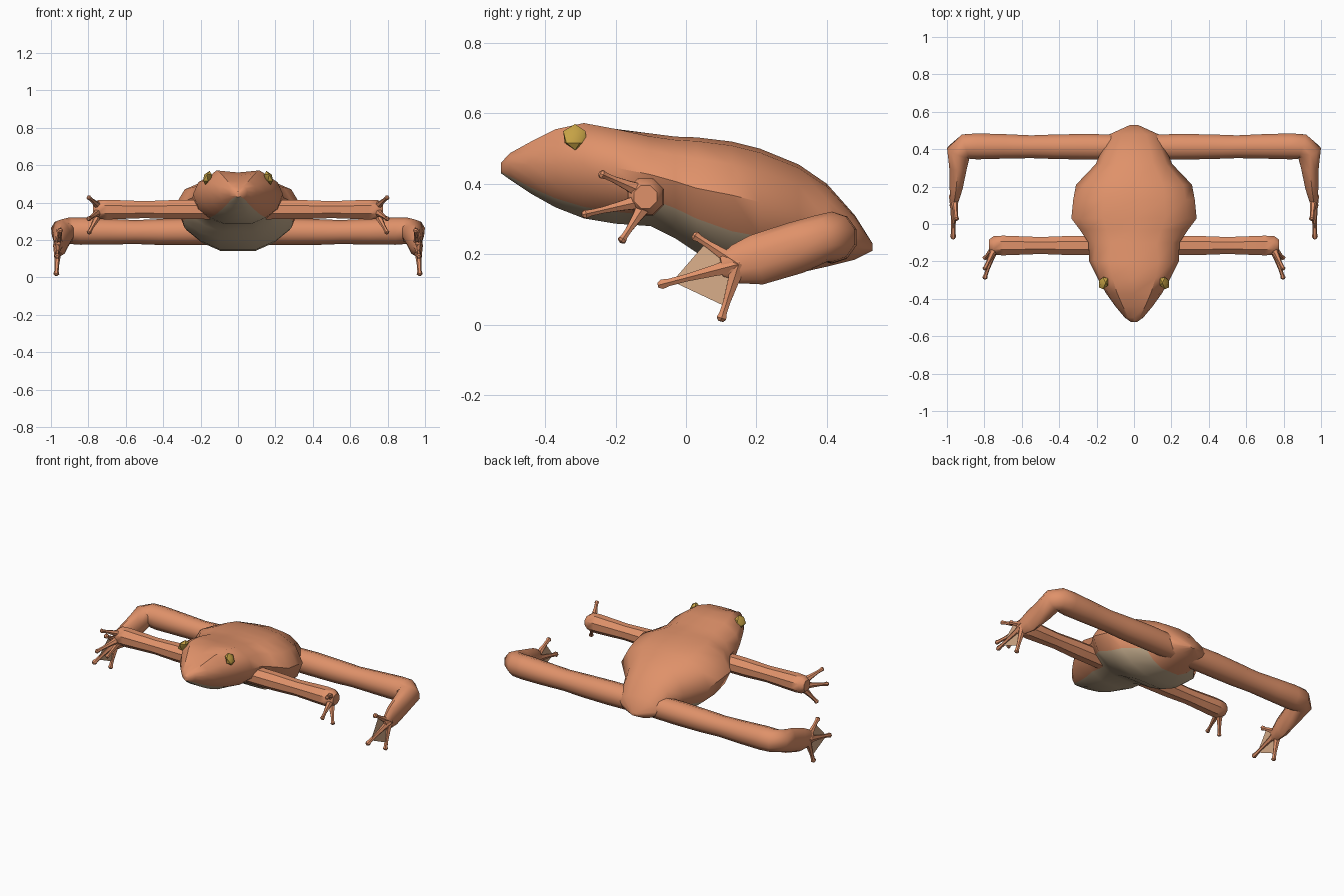
import bpy, bmesh, math
from mathutils import Vector

old = bpy.data.objects.get("Cube")
if old:
    bpy.data.objects.remove(old, do_unlink=True)


def material(name, rgb):
    mat = bpy.data.materials.new(name)
    mat.use_nodes = True
    mat.diffuse_color = (*rgb, 1)
    mat.node_tree.nodes["Principled BSDF"].inputs["Base Color"].default_value = (*rgb, 1)
    return mat


SKIN = material("coral skin", (.74, .285, .143))
BELLY = material("beige belly", (.56, .42, .27))
WEB = material("tan webbing", (.66, .40, .24))
EYE = material("golden eye", (.56, .36, .06))


def finish(name, bm, materials, angle=40):
    bmesh.ops.recalc_face_normals(bm, faces=bm.faces[:])
    mesh = bpy.data.meshes.new(name)
    bm.to_mesh(mesh)
    bm.free()
    for mat in materials:
        mesh.materials.append(mat)
    obj = bpy.data.objects.new(name, mesh)
    bpy.context.collection.objects.link(obj)
    bpy.ops.object.select_all(action='DESELECT')
    obj.select_set(True)
    bpy.context.view_layer.objects.active = obj
    bpy.ops.object.shade_smooth_by_angle(angle=math.radians(angle))
    return obj


def loft(bm, rings, paint=None):
    """Skin a list of point rings and cap both ends."""
    loops = [[bm.verts.new(p) for p in ring] for ring in rings]
    count = len(loops[0])
    for a, b in zip(loops, loops[1:]):
        for i in range(count):
            j = (i + 1) % count
            face = bm.faces.new((a[i], a[j], b[j], b[i]))
            if paint:
                face.material_index = paint(i, (a[i].co.y + b[i].co.y) / 2)
    bm.faces.new(loops[0])
    bm.faces.new(loops[-1])


def tube(bm, path, radii, ref, sides):
    """Elliptical tube; each radius pair is (sideways, along ref)."""
    pts = [Vector(p) for p in path]
    rings = []
    for i, p in enumerate(pts):
        tangent = (pts[min(i + 1, len(pts) - 1)] - pts[max(i - 1, 0)]).normalized()
        side = tangent.cross(Vector(ref)).normalized()
        up = side.cross(tangent)
        rs, ru = radii[i]
        turns = [2 * math.pi * (k + .5) / sides for k in range(sides)]
        rings.append([p + side * rs * math.cos(t) + up * ru * math.sin(t) for t in turns])
    loft(bm, rings)


def digit(bm, root, tip, thick):
    """Tapering finger or toe with a small pad at the tip."""
    a, b = Vector(root), Vector(tip)
    steps = (0, .3, .65, .86, .95, 1)
    widths = (1.7, 1.15, .75, .75, 1, .5)
    tube(bm, [a.lerp(b, s) for s in steps], [(thick * w, thick * w) for w in widths], (1, 0, 0), 6)


# Body: y, half width, top, widest height, bottom
stations = [
    (-.525, .015, .46, .445, .43), (-.5, .05, .487, .455, .412),
    (-.44, .1, .52, .45, .372), (-.37, .15, .555, .45, .333),
    (-.29, .195, .573, .45, .302), (-.2, .24, .56, .44, .287),
    (-.1, .243, .543, .42, .28), (-.03, .29, .534, .4, .245),
    (.03, .335, .532, .38, .205), (.13, .325, .52, .36, .15),
    (.21, .31, .5, .34, .142), (.32, .205, .455, .31, .147),
    (.4, .17, .4, .285, .165), (.48, .13, .31, .245, .185),
    (.53, .02, .23, .22, .21)]
under = [(1, .05), (.88, -.45), (.62, -.78), (.3, -1)]
torso_top = [(0, 1), (.5, .93), (.85, .6)]
head_top = [(0, .9), (.6, 1), (.92, .55)]


def body_ring(y, width, top, mid, bottom):
    f = max(0, min(1, (-.1 - y) / .2))
    half = [(a + (c - a) * f, b + (d - b) * f)
            for (a, b), (c, d) in zip(torso_top, head_top)] + under
    outline = half + [(-x, z) for x, z in reversed(half[1:])]
    return [(x * width, y, mid + z * (top - mid if z > 0 else mid - bottom)) for x, z in outline]


def belly_rule(i, y):
    reach = 1 if y < -.08 else 2
    return int(y < .34 and abs(i - 6) <= reach)


bm = bmesh.new()
loft(bm, [body_ring(*s) for s in stations], belly_rule)
finish("body", bm, [SKIN, BELLY])

# Paired parts
for side, s in (("left", 1), ("right", -1)):
    def at(x, y, z):
        return (s * x, y, z)

    # Eye
    bm = bmesh.new()
    bmesh.ops.create_icosphere(bm, subdivisions=1, radius=.037)
    for v in bm.verts:
        v.co = Vector(at(.163 + v.co.x * .7 - v.co.z * .3, -.315 + v.co.y - v.co.x * .2, .533 + v.co.z))
    finish(side + "_eye", bm, [EYE])

    # Front leg
    bm = bmesh.new()
    arm = [(.15, .056), (.35, .055), (.5, .049), (.6, .053), (.7, .057), (.75, .054), (.775, .035)]
    tube(bm, [at(x, -.115, .363) for x, r in arm], [(r, r) for x, r in arm], (0, 0, 1), 8)
    finish(side + "_front_leg", bm, [SKIN])

    # Fingers
    bm = bmesh.new()
    for root, tip in (((.745, -.13, .38), (.8, -.245, .43)),
                      ((.745, -.13, .35), (.8, -.295, .312)),
                      ((.745, -.12, .335), (.8, -.185, .235))):
        digit(bm, at(*root), at(*tip), .014)
    finish(side + "_fingers", bm, [SKIN])

    # Hind leg with bent knee
    bm = bmesh.new()
    leg = [((.06, .41, .245), .07), ((.25, .413, .245), .072), ((.42, .413, .243), .069),
           ((.55, .413, .243), .064), ((.7, .415, .245), .069), ((.84, .415, .248), .073),
           ((.9, .414, .25), .071), ((.937, .385, .245), .068)]
    shin = [((.94, .31, .218), .05, .074), ((.95, .2, .184), .037, .072),
            ((.958, .14, .172), .027, .055), ((.963, .1, .166), .016, .03)]
    path = [at(*p) for p, r in leg] + [at(*p) for p, a, b in shin]
    tube(bm, path, [(r, r) for p, r in leg] + [(a, b) for p, a, b in shin], (0, 0, 1), 10)
    finish(side + "_hind_leg", bm, [SKIN], 50)

    # Toes
    ankle = (.962, .15, .172)
    tips = [(.95, .02, .256), (.967, -.08, .112), (.972, .098, .01)]
    bm = bmesh.new()
    for tip in tips:
        digit(bm, at(*ankle), at(*tip), .016)
    finish(side + "_toes", bm, [SKIN])

    # Webbing stretched between neighbouring toes
    bm = bmesh.new()
    root = Vector(at(*ankle))
    upper, middle, lower = [root.lerp(Vector(at(*t)), f) for t, f in zip(tips, (.72, .82, .74))]
    for pair in ((upper, middle), (middle, lower)):
        bm.faces.new([bm.verts.new(p) for p in (root, *pair)])
    finish(side + "_webbing", bm, [WEB])
